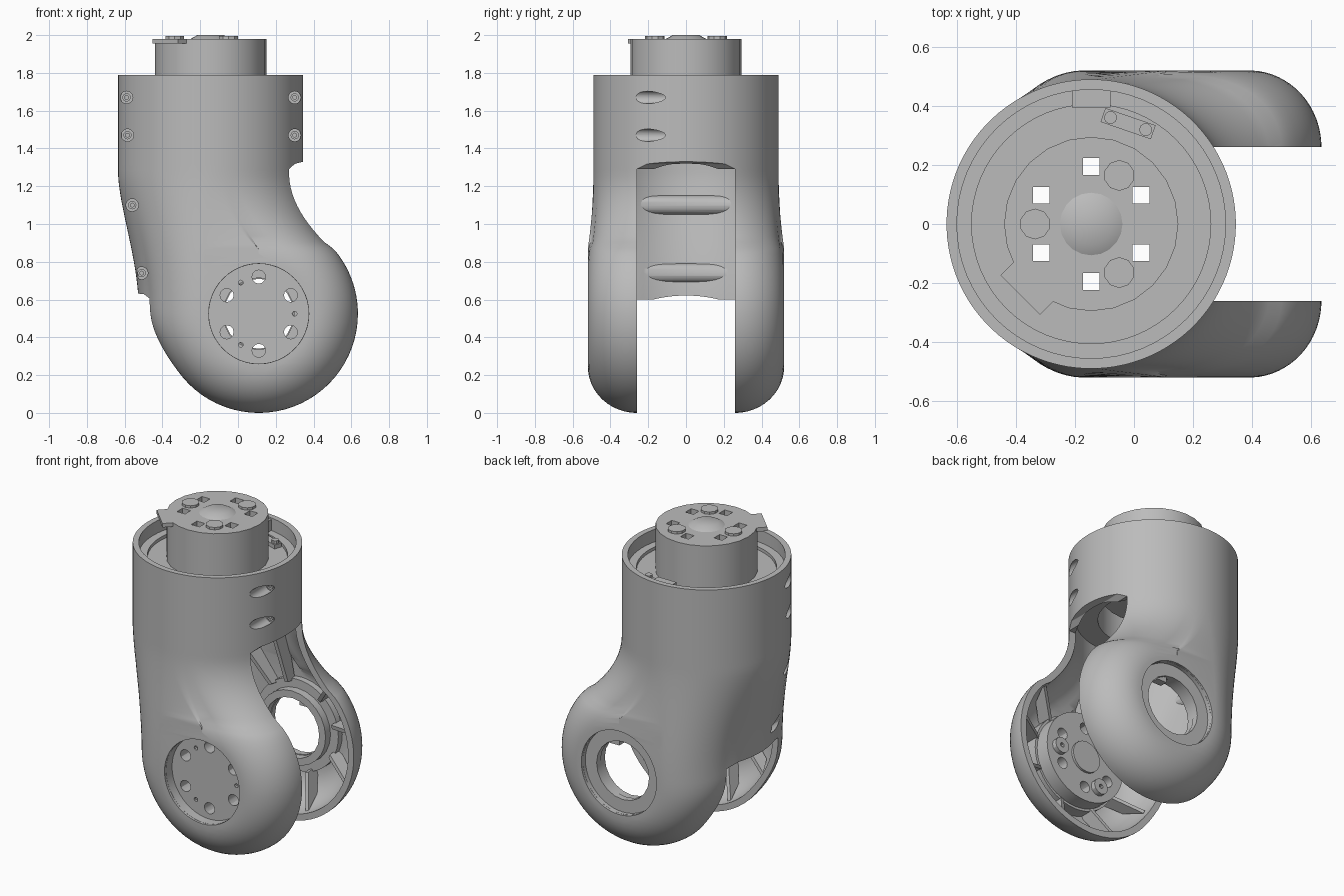
import bpy, bmesh
from math import sin, cos, pi, sqrt, radians
from mathutils import Matrix, Vector

cube = bpy.data.objects.get("Cube")
if cube:
    bpy.data.objects.remove(cube)

grey = bpy.data.materials.new("plain_grey")
grey.use_nodes = True
grey.diffuse_color = (0.5, 0.5, 0.5, 1)
grey.node_tree.nodes["Principled BSDF"].inputs["Base Color"].default_value = (0.5, 0.5, 0.5, 1)

AXIS_X = -0.145                      # axis of the upper sleeve
HUB_X, HUB_Z = 0.11, 0.525           # axis of the fork joint
FLAT, EDGE = 0.28, 0.245             # flat radius and rounded edge of each cheek
TURN = Matrix.Rotation(pi / 2, 4, 'X')
FRONT = TURN                         # local x, y, z -> right, up, toward the front
HUB = Matrix.Translation((HUB_X, 0, HUB_Z)) @ TURN
TOP = Matrix.Translation((AXIS_X, 0, 0))


def finish(name, bm, frame=Matrix()):
    bmesh.ops.transform(bm, matrix=frame, verts=bm.verts)
    bmesh.ops.recalc_face_normals(bm, faces=bm.faces)
    mesh = bpy.data.meshes.new(name)
    bm.to_mesh(mesh)
    bm.free()
    mesh.materials.append(grey)
    ob = bpy.data.objects.new(name, mesh)
    bpy.context.collection.objects.link(ob)
    return ob


def cyl(name, r, z0, z1, frame, x=0, y=0, sides=48, r2=None):
    bm = bmesh.new()
    bmesh.ops.create_cone(bm, cap_ends=True, segments=sides, radius1=r,
                          radius2=r if r2 is None else r2, depth=z1 - z0,
                          matrix=Matrix.Translation((x, y, (z0 + z1) / 2)))
    return finish(name, bm, frame)


def prism(name, points, half, frame):
    bm = bmesh.new()
    face = bm.faces.new([bm.verts.new((x, y, -half)) for x, y in points])
    out = bmesh.ops.extrude_face_region(bm, geom=[face])
    bmesh.ops.translate(bm, vec=(0, 0, 2 * half),
                        verts=[v for v in out["geom"] if isinstance(v, bmesh.types.BMVert)])
    return finish(name, bm, frame)


def box(name, size, at, frame=Matrix()):
    bm = bmesh.new()
    bmesh.ops.create_cube(bm, size=1, matrix=Matrix.Translation(at) @ Matrix.Diagonal((*size, 1)))
    return finish(name, bm, frame)


def cut(target, *cutters):
    for tool in cutters:
        mod = target.modifiers.new("cut", 'BOOLEAN')
        mod.operation, mod.solver, mod.object = 'DIFFERENCE', 'EXACT', tool
        graph = bpy.context.evaluated_depsgraph_get()
        mesh = bpy.data.meshes.new_from_object(target.evaluated_get(graph))
        target.modifiers.clear()
        target.data = mesh
        bpy.data.objects.remove(tool)


def ease(t):
    t = min(max(t, 0), 1)
    return t * t * (3 - 2 * t)


def ring(z, off, n=96):
    """Level section: a round sleeve above blending into a domed fork below."""
    dz = z - HUB_Z
    deep, edge = 0.26 - off, EDGE - off
    wide = 0.26 + deep * sqrt(max(0, 1 - (max(-dz - FLAT, 0) / edge) ** 2))
    back_mix = ease(max(0, (1.27 - z) / 0.74) ** 0.85)
    front_mix = min(1, max(0, (1.27 - z) / 0.4)) ** 2
    pts = []
    for i in range(n):
        a = (i + 0.5) * 2 * pi / n
        y = wide * sin(a)
        side = max(abs(y) - 0.26, 0) / deep
        r = FLAT + edge * sqrt(max(0, 1 - side ** 2))
        if cos(a) > 0:
            x = HUB_X + sqrt(max(0, r * r - min(dz, 0.36) ** 2))
            mix = front_mix
        else:
            bulge = 0.05 * (1 - side) + 0.06 * max(0, 1 - (y / 0.26) ** 2)
            x = HUB_X - sqrt(max(0, r * r - min(dz, 0) ** 2)) - bulge * ease((z - 0.2) / 0.38)
            mix = back_mix
        tube = Vector((AXIS_X + (0.49 - off) * cos(a), (0.49 - off) * sin(a), z))
        pts.append(tube.lerp(Vector((x, y, z)), mix))
    return pts


def loft(name, off, top):
    low = FLAT + EDGE - 0.0003 - off
    levels = [HUB_Z - low * cos(i / 18 * pi / 2) for i in range(18)]
    levels += [HUB_Z + (top - HUB_Z) * i / 40 for i in range(41)]
    bm = bmesh.new()
    rows = [[bm.verts.new(p) for p in ring(z, off)] for z in levels]
    for a, b in zip(rows, rows[1:]):
        for i in range(len(a)):
            j = (i + 1) % len(a)
            bm.faces.new((a[i], a[j], b[j], b[i]))
    bm.faces.new(rows[0])
    bm.faces.new(rows[-1])
    return finish(name, bm)


# Hollow shell with cross bosses left standing on the inner back wall
shell = loft("shell", 0, 1.79)
cavity = loft("cavity", 0.04, 1.4)
cut(cavity, *[cyl("boss", 0.05, -0.4, 0.4, FRONT, x, z, 24)
              for x, z in ((-0.56, 1.1), (-0.51, 0.74))])
slot = [(0.9, -0.1), (0.9, 1.33), (0.345, 1.33), (0.3, 1.318), (0.27, 1.29), (0.2, 1.29),
        (-0.3, 1.0), (-0.3, 0.6), (-0.46, 0.6), (-0.5, 0.63), (-0.8, 0.64), (-0.8, -0.1)]
cut(shell, cavity, prism("slot", slot, 0.26, FRONT),
    cyl("rim_bore", 0.455, 1.71, 1.9, TOP, sides=64),
    cyl("floor_step", 0.405, 1.69, 1.8, TOP, sides=64),
    cyl("lower_bore", 0.32, 1.3, 1.6, TOP),
    cyl("front_opening", 0.265, 0.4, 0.7, HUB),
    cyl("back_opening", 0.265, -0.7, -0.4, HUB))

# Screw pockets along the front seam, each with a screw
for x, z in ((-0.59, 1.67), (-0.585, 1.47), (-0.56, 1.1), (-0.51, 0.74), (0.3, 1.67), (0.3, 1.47)):
    cut(shell, cyl("pocket", 0.033, 0.1, 0.6, FRONT, x, z, 20))
    screw = cyl("seam_screw", 0.022, 0.08, 0.108, FRONT, x, z, 12)
    cut(screw, cyl("socket", 0.011, 0.095, 0.2, FRONT, x, z, 6))


def around(r, start, count):
    for i in range(count):
        a = radians(start + i * 360 / count)
        yield r * cos(a), r * sin(a)


# Top mount with hub, studs and square through holes
mount = cyl("top_mount", 0.295, 1.55, 1.98, TOP, sides=24)
SQUARE = TOP @ Matrix.Rotation(pi / 4, 4, 'Z')
for part in (mount, shell):
    cut(part, *[cyl("hole", 0.04, 1.3, 2.1, SQUARE, x, y, 4) for x, y in around(0.195, -15, 6)])
cyl("top_hub", 0.115, 1.975, 2.0, TOP, sides=20, r2=0.07)
for x, y in around(0.19, 60, 3):
    cyl("top_stud", 0.052, 1.975, 1.995, TOP, x, y, 10)
box("mount_tab", (0.08, 0.19, 0.025), (0.3, 0, 1.967), TOP @ Matrix.Rotation(radians(225), 4, 'Z'))

# Small fittings on the recessed floor
box("floor_post", (0.13, 0.06, 0.09), (AXIS_X, 0.425, 1.735))
plate_frame = Matrix.Translation((-0.02, 0.34, 0)) @ Matrix.Rotation(radians(-19), 4, 'Z')
box("floor_plate", (0.18, 0.05, 0.03), (0, 0, 1.7), plate_frame)
for x in (-0.063, 0.063):
    cyl("plate_screw", 0.022, 1.69, 1.735, plate_frame, x, 0, 10)

# Front joint disc, with studs facing inward
disc = cyl("front_joint_disc", 0.285, 0.31, 0.445, HUB)
cut(disc, *[cyl("hole", 0.036, 0.2, 0.6, HUB, x, y, 12) for x, y in around(0.195, 30, 6)],
    *[cyl("hole", 0.013, 0.2, 0.6, HUB, x, y, 8) for x, y in around(0.19, 0, 3)])
cyl("front_inner_hub", 0.1, 0.295, 0.32, HUB, sides=20)
for x, y in around(0.195, 0, 3):
    stud = cyl("front_inner_stud", 0.05, 0.28, 0.32, HUB, x, y, 12)
    cut(stud, cyl("hole", 0.014, 0.2, 0.4, HUB, x, y, 8))
collar = cyl("front_collar", 0.3, 0.4, 0.505, HUB)
cut(collar, cyl("bore", 0.264, 0.3, 0.6, HUB))

# Back bearing ring with a shallow stepped opening
bearing = cyl("back_bearing_ring", 0.29, -0.505, -0.44, HUB)
cut(bearing, cyl("recess", 0.264, -0.6, -0.48, HUB), cyl("bore", 0.185, -0.6, -0.3, HUB, sides=20))
sleeve = cyl("back_sleeve", 0.235, -0.46, -0.39, HUB, sides=24)
cut(sleeve, cyl("bore", 0.19, -0.6, -0.2, HUB, sides=20))
box("back_key", (0.07, 0.06, 0.05), (0.07, 0.175, -0.44), HUB)

# Stiffening ribs from each joint to the shell
SHORT = [(0.27, 0.48), (0.32, 0.475), (0.42, 0.42), (0.485, 0.3), (0.28, 0.4)]
LONG = [(0.27, 0.47), (0.55, 0.46), (0.7, 0.42), (0.72, 0.32), (0.28, 0.4)]
for side, label in ((1, "front"), (-1, "back")):
    for angle in (-155, -115, -70, -25, 15, 50, 100, 125):
        shape = LONG if angle in (100, 125) else SHORT
        prism(label + "_rib", [(r, side * h) for r, h in shape], 0.012,
              HUB @ Matrix.Rotation(radians(angle), 4, 'Z') @ TURN)

# Smooth curved faces, keep hard edges
bpy.ops.object.select_all(action='DESELECT')
for ob in bpy.context.collection.objects:
    if ob.type == 'MESH' and grey.name in ob.data.materials:
        ob.select_set(True)
        bpy.context.view_layer.objects.active = ob
bpy.ops.object.shade_smooth_by_angle(angle=radians(30))
